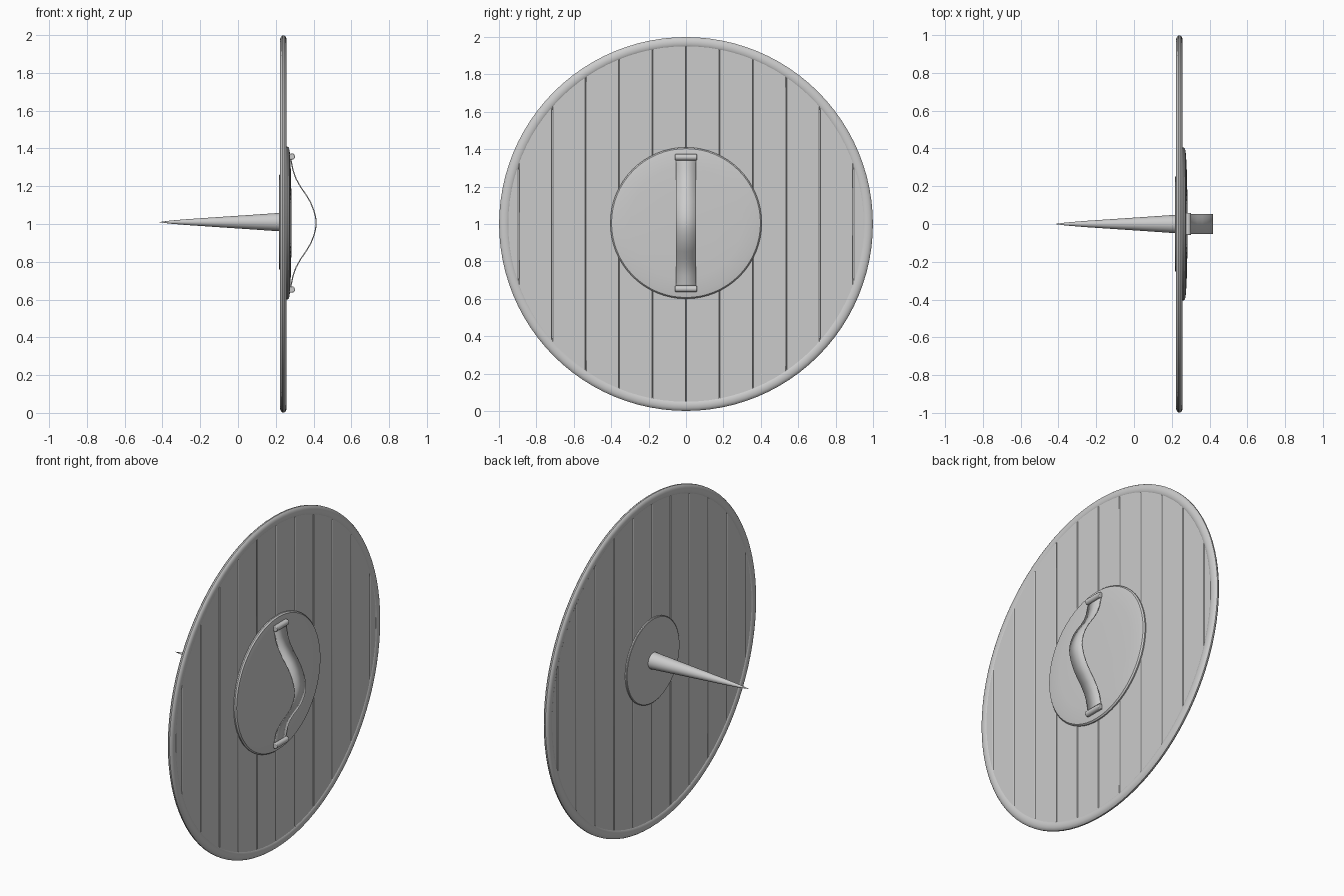
import bpy, bmesh, math

if "Cube" in bpy.data.objects:
    bpy.data.objects.remove(bpy.data.objects["Cube"])

R = 0.955          # radius of the planked disc
CX, CZ = 0.24, 1.0  # disc centre


def finish(bm, name, angle=35):
    bmesh.ops.recalc_face_normals(bm, faces=bm.faces)
    me = bpy.data.meshes.new(name)
    bm.to_mesh(me)
    bm.free()
    ob = bpy.data.objects.new(name, me)
    bpy.context.collection.objects.link(ob)
    bpy.ops.object.select_all(action='DESELECT')
    bpy.context.view_layer.objects.active = ob
    ob.select_set(True)
    bpy.ops.object.shade_smooth_by_angle(angle=math.radians(angle))
    return ob


def lathe(name, profile, cz, segs=64, closed=False):
    """Spin an (x, radius) profile around the x axis at height cz."""
    bm = bmesh.new()
    vs = [bm.verts.new((x, 0, cz + r)) for x, r in profile]
    pairs = list(zip(vs, vs[1:])) + ([(vs[-1], vs[0])] if closed else [])
    es = [bm.edges.new(p) for p in pairs]
    bmesh.ops.spin(bm, geom=vs + es, cent=(0, 0, cz), axis=(1, 0, 0),
                   angle=math.tau, steps=segs)
    bmesh.ops.remove_doubles(bm, verts=bm.verts, dist=1e-5)
    return finish(bm, name)


def plank(i, y0, y1):
    bm = bmesh.new()
    ys = [y0 + (y1 - y0) * k / 6 for k in range(7)]
    top = [(y, math.sqrt(max(R * R - y * y, 1e-4))) for y in ys]
    outline = top + [(y, -h) for y, h in reversed(top)]
    face = bm.faces.new([bm.verts.new((CX - 0.012, y, CZ + z)) for y, z in outline])
    ext = bmesh.ops.extrude_face_region(bm, geom=[face])
    for v in ext['geom']:
        if isinstance(v, bmesh.types.BMVert):
            v.co.x += 0.025
    ob = finish(bm, f"plank_{i:02d}")
    bev = ob.modifiers.new("soft_edges", 'BEVEL')
    bev.width, bev.segments, bev.limit_method = 0.004, 2, 'ANGLE'
    bev.angle_limit = math.radians(40)


# wooden planks, clipped to the disc
bounds = [-R + 0.002] + [0.179 * k for k in range(-5, 6)] + [R - 0.002]
for i, (a, b) in enumerate(zip(bounds, bounds[1:])):
    plank(i, a + 0.001, b - 0.001)

# rounded metal rim
lathe("rim", [(CX + 0.018 * math.cos(t), 0.97 + 0.03 * math.sin(t))
              for t in (math.tau * k / 14 for k in range(14))], CZ, 96, True)

# padded disc behind the grip
lathe("back_pad", [(0.248, 0), (0.248, 0.395), (0.254, 0.404), (0.262, 0.405),
                   (0.270, 0.398), (0.275, 0.37), (0.279, 0.30),
                   (0.282, 0.18), (0.283, 0)], 1.005)

# front plate and spike
lathe("front_plate", [(0.24, 0), (0.24, 0.253), (0.221, 0.253),
                      (0.218, 0.249), (0.218, 0)], 1.01)
lathe("spike", [(0.225, 0), (0.225, 0.049), (0.05, 0.037), (-0.13, 0.025),
                (-0.27, 0.0155), (-0.36, 0.008), (-0.42, 0)], 1.01, 32)

# curved grip strap: half path mirrored, swept across y
half = [(0.274, 0.36), (0.282, 0.325), (0.291, 0.28), (0.307, 0.235), (0.332, 0.19),
        (0.360, 0.15), (0.384, 0.11), (0.402, 0.065), (0.411, 0.03)]
path = half + [(0.414, 0)] + [(x, -z) for x, z in reversed(half)]
bm = bmesh.new()
rows = [[bm.verts.new((x, y, 1.005 + z)) for y in (-0.053, 0.053)] for x, z in path]
for a, b in zip(rows, rows[1:]):
    bm.faces.new((a[0], a[1], b[1], b[0]))
strap = finish(bm, "grip_strap")
sol = strap.modifiers.new("thickness", 'SOLIDIFY')
sol.thickness, sol.offset = 0.006, 0

# pins holding the strap ends
for name, z in (("pin_top", 1.357), ("pin_bottom", 0.653)):
    bpy.ops.mesh.primitive_cylinder_add(vertices=20, radius=0.017, depth=0.116,
                                        location=(0.285, 0, z),
                                        rotation=(math.pi / 2, 0, 0))
    pin = bpy.context.object
    pin.name = name
    bpy.ops.object.shade_smooth_by_angle(angle=math.radians(35))
    bev = pin.modifiers.new("soft_ends", 'BEVEL')
    bev.width, bev.segments, bev.limit_method = 0.004, 2, 'ANGLE'
    bev.angle_limit = math.radians(50)
